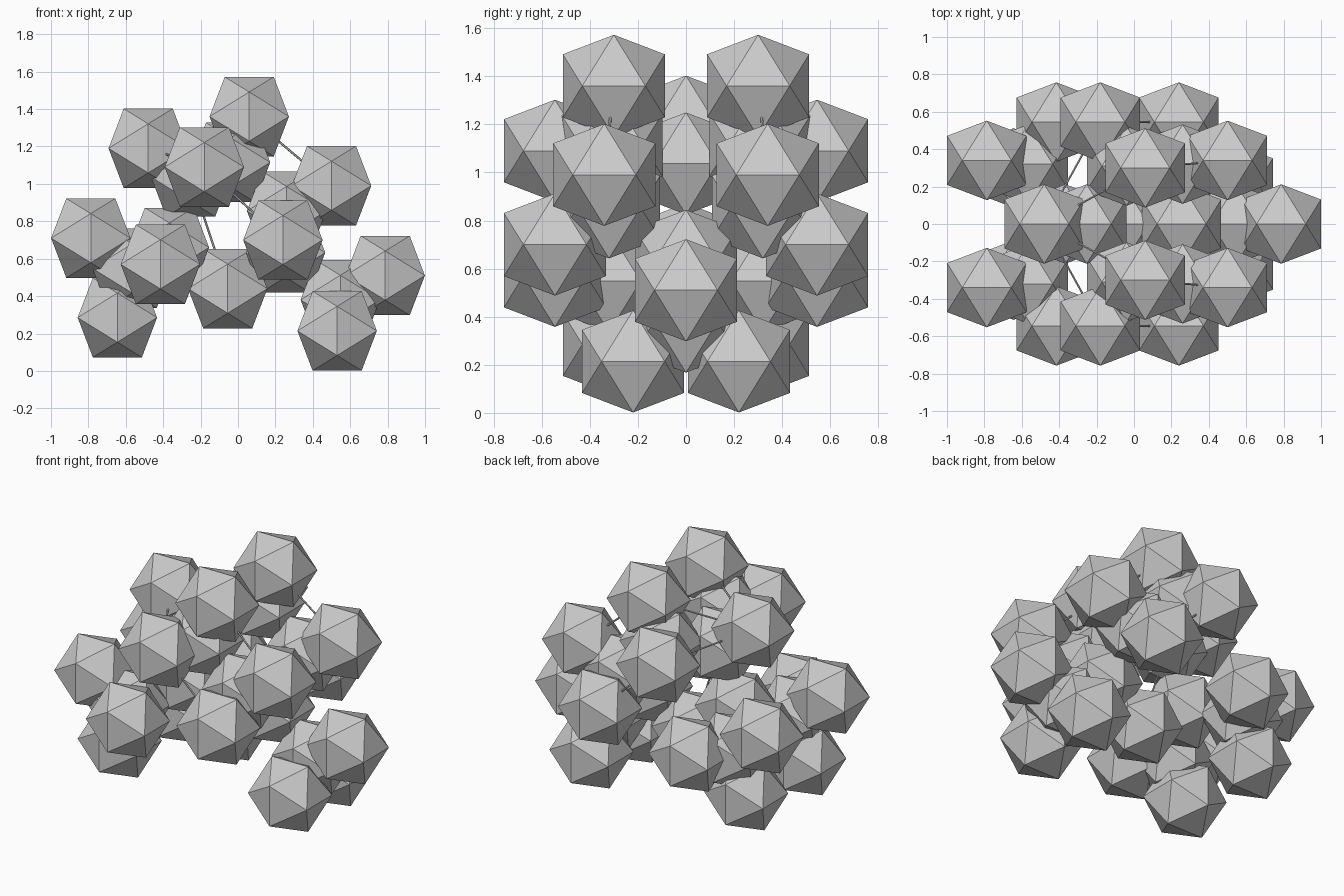
import bpy, bmesh, math
from mathutils import Vector

if "Cube" in bpy.data.objects:
    bpy.data.objects.remove(bpy.data.objects["Cube"])

PHI = (1 + 5 ** 0.5) / 2
S = 0.1312          # half edge length of each icosahedron
ROD = 0.006         # connecting rod radius

# ball centres: those with y > 0 are mirrored to -y
BALLS = {
    "top":        (0.06, 0.30, 1.36),
    "upper_side": (-0.18, 0.545, 1.09),
    "upper_end":  (0.50, 0.34, 0.99),
    "mid_side":   (0.24, 0.545, 0.70),
    "low_side":   (-0.415, 0.545, 0.57),
    "left_end":   (-0.787, 0.34, 0.71),
    "left_foot":  (-0.645, 0.30, 0.285),
    "right_foot": (0.53, 0.22, 0.214),
    "right_end":  (0.787, 0, 0.51),
    "left_top":   (-0.48, 0, 1.19),
    "core_upper": (-0.04, 0.31, 1.115),
    "core_mid":   (0.26, 0.32, 0.855),
    "core_left":  (-0.566, 0.32, 0.548),
    "core_hub":   (-0.367, 0, 0.66),
    "core_top":   (-0.253, 0, 1.037),
    "core_right": (0.254, 0, 0.632),
    "core_foot":  (0.547, 0, 0.38),
    "bridge":     (-0.055, 0, 0.44),
}
# thin rods from each ball to its neighbours
RODS = {
    "core_upper": ("top", "upper_side", "core_top", "core_mid"),
    "core_mid": ("upper_end", "mid_side", "core_right"),
    "core_left": ("low_side", "left_end", "left_foot", "core_hub"),
    "core_foot": ("right_foot", "right_end", "core_right"),
    "core_top": ("left_top", "core_hub", "bridge"),
    "bridge": ("core_hub", "core_right"),
    "top": ("upper_end", "left_top"),
    "upper_side": ("mid_side", "left_top"),
}


def make_object(name, bm, loc=(0, 0, 0)):
    me = bpy.data.meshes.new(name)
    bm.to_mesh(me)
    bm.free()
    ob = bpy.data.objects.new(name, me)
    ob.location = loc
    bpy.context.collection.objects.link(ob)
    return ob


def ball(name, loc):
    # icosahedron with two-fold axes on x, y, z
    bm = bmesh.new()
    for a in (-S, S):
        for b in (-S * PHI, S * PHI):
            for co in ((b, a, 0), (a, 0, b), (0, b, a)):
                bm.verts.new(co)
    bmesh.ops.convex_hull(bm, input=bm.verts)
    bmesh.ops.recalc_face_normals(bm, faces=bm.faces)
    make_object(name, bm, loc)


def rod(name, a, b):
    d = b - a
    bm = bmesh.new()
    bmesh.ops.create_cone(bm, cap_ends=True, segments=6, radius1=ROD,
                          radius2=ROD, depth=d.length)
    ob = make_object(name, bm, (a + b) / 2)
    ob.rotation_mode = 'QUATERNION'
    ob.rotation_quaternion = d.to_track_quat('Z', 'Y')


def place(name, side):
    x, y, z = BALLS[name]
    return Vector((x, y * side, z))


# balls
for name, co in BALLS.items():
    for side in ((1, -1) if co[1] else (1,)):
        ball(name + "_ball", place(name, side))

# rods
for p, ends in RODS.items():
    for q in ends:
        for side in ((1, -1) if BALLS[p][1] or BALLS[q][1] else (1,)):
            rod(p + "_rod", place(p, side), place(q, side))
